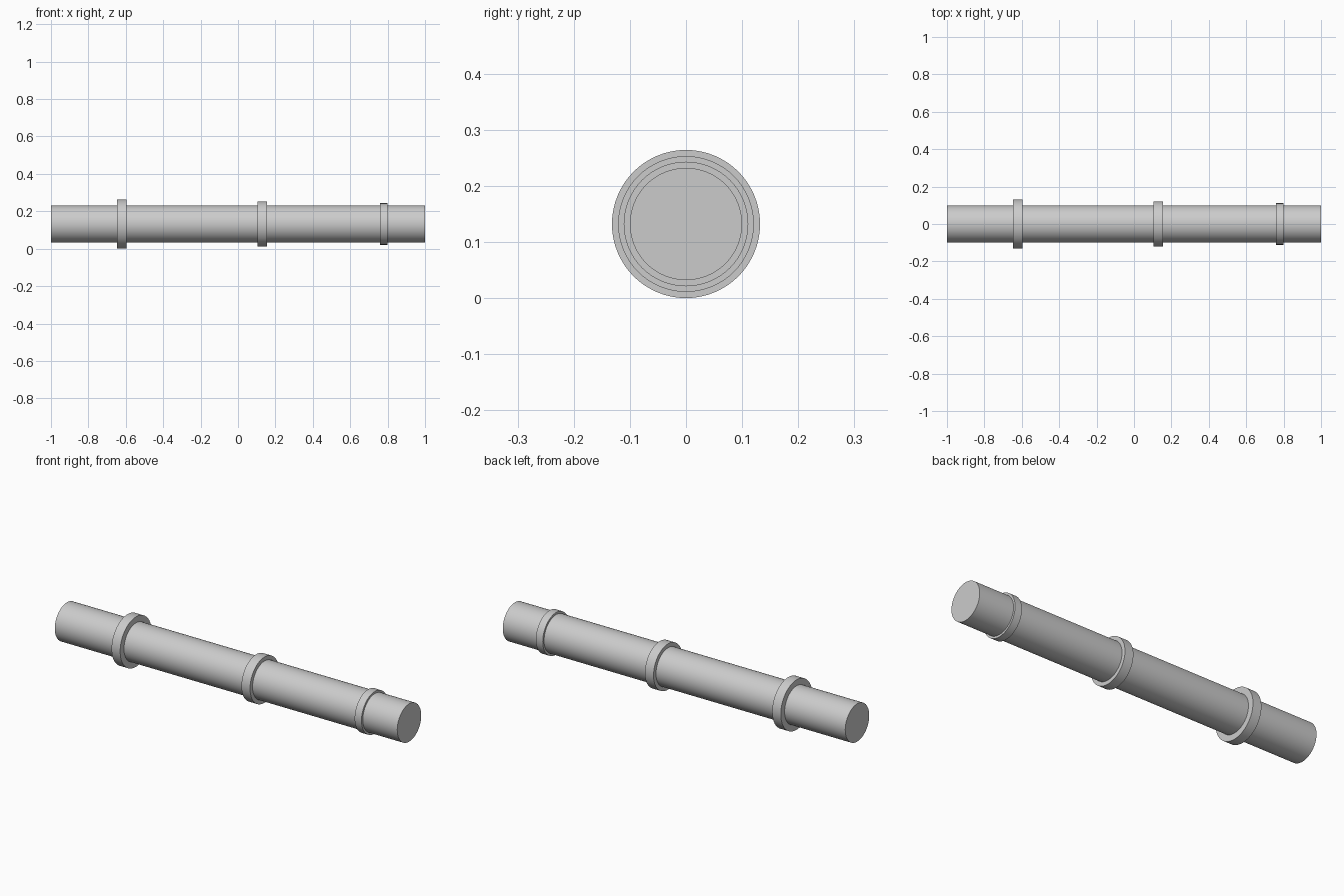
import bpy
from math import pi, radians

if "Cube" in bpy.data.objects:
    bpy.data.objects.remove(bpy.data.objects["Cube"])

AXIS_Z = 0.132


def x_cylinder(name, x, radius, length):
    """Smooth-sided solid cylinder lying along x."""
    bpy.ops.mesh.primitive_cylinder_add(
        vertices=64, radius=radius, depth=length,
        location=(x, 0, AXIS_Z), rotation=(0, pi / 2, 0))
    obj = bpy.context.object
    obj.name = name
    bpy.ops.object.shade_smooth_by_angle(angle=radians(30))
    return obj


# Main shaft
x_cylinder("shaft", 0, 0.1, 2.0)

# Raised collars, getting smaller towards +x
x_cylinder("large_collar", -0.621, 0.132, 0.05)
x_cylinder("middle_collar", 0.13, 0.121, 0.05)
x_cylinder("small_collar", 0.779, 0.111, 0.04)
